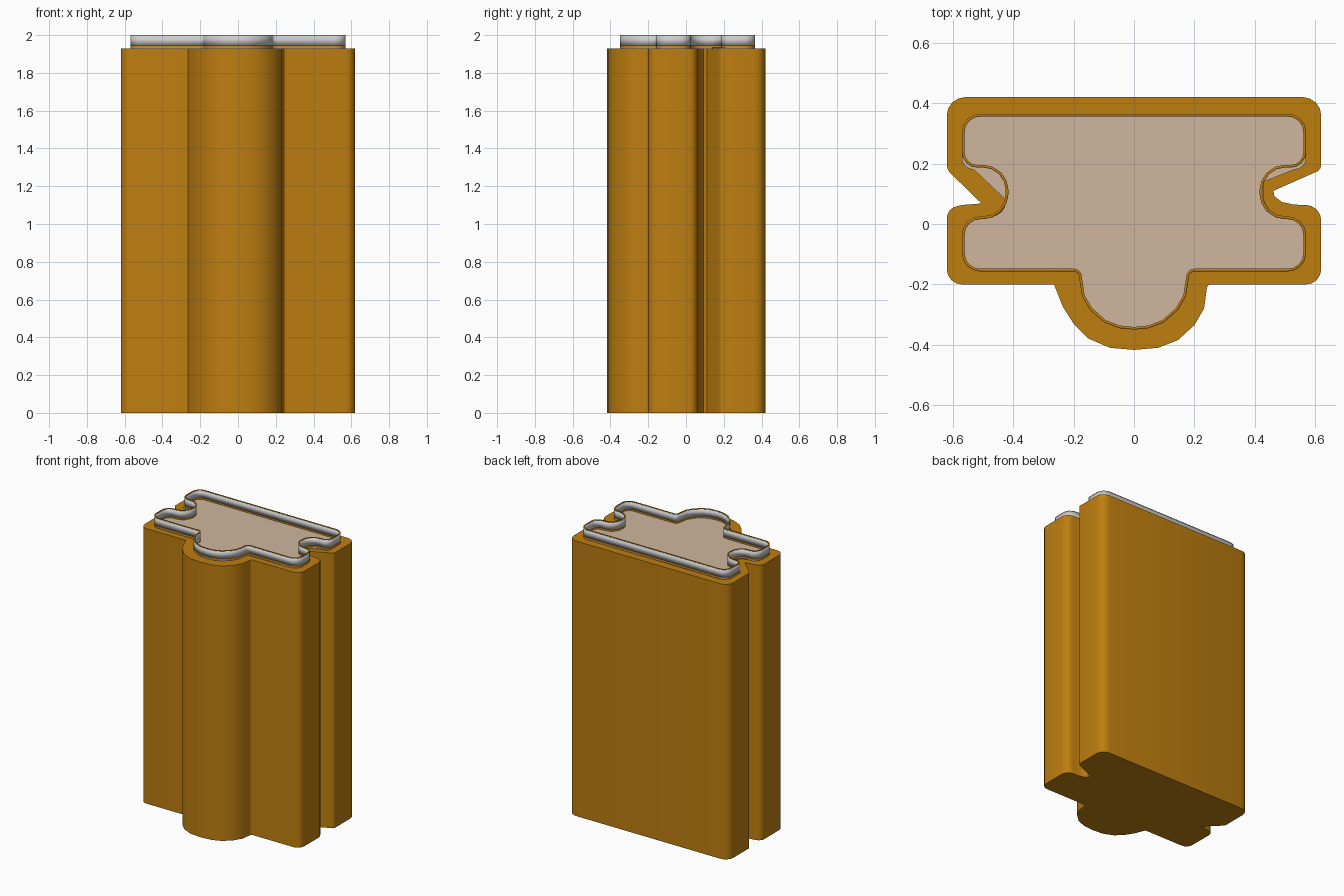
import bpy, bmesh
from mathutils import Vector

if "Cube" in bpy.data.objects:
    bpy.data.objects.remove(bpy.data.objects["Cube"])


def material(name, rgb):
    m = bpy.data.materials.new(name)
    m.diffuse_color = (*rgb, 1)
    m.use_nodes = True
    m.node_tree.nodes["Principled BSDF"].inputs["Base Color"].default_value = m.diffuse_color
    return m


def outline(corners, steps=4):
    """Round each corner (x, y, tangent length) with a circular-style conic."""
    pts, n = [], len(corners)
    for i, (x, y, t) in enumerate(corners):
        c = Vector((x, y))
        if t == 0:
            pts.append(c)
            continue
        a = c + (Vector(corners[i - 1][:2]) - c).normalized() * t
        b = c + (Vector(corners[(i + 1) % n][:2]) - c).normalized() * t
        for k in range(steps + 1):
            u = k / steps
            p, q, r = (1 - u) ** 2, 1.414 * u * (1 - u), u * u
            pts.append((a * p + c * q + b * r) / (p + q + r))
    return pts


def extrude(name, pts, z0, z1, mat=None, wall=0):
    """Solid prism, or an open thin wall when wall > 0."""
    bm = bmesh.new()
    lo = [bm.verts.new((p.x, p.y, z0)) for p in pts]
    hi = [bm.verts.new((p.x, p.y, z1)) for p in pts]
    for i in range(len(pts)):
        j = (i + 1) % len(pts)
        bm.faces.new((lo[i], lo[j], hi[j], hi[i]))
    if not wall:
        bm.faces.new(hi)
        bm.faces.new(lo[::-1])
    me = bpy.data.meshes.new(name)
    bm.to_mesh(me)
    bm.free()
    ob = bpy.data.objects.new(name, me)
    bpy.context.collection.objects.link(ob)
    if mat:
        me.materials.append(mat)
    bpy.ops.object.select_all(action='DESELECT')
    ob.select_set(True)
    bpy.context.view_layer.objects.active = ob
    bpy.ops.object.shade_smooth_by_angle()
    if wall:
        s = ob.modifiers.new("thickness", 'SOLIDIFY')
        s.thickness = wall
        s.offset = -1
    return ob


def mirrored(corners):
    return [(-x, y, t) for x, y, t in reversed(corners)]


orange = material("orange", (0.52, 0.21, 0.005))
tan = material("tan", (0.62, 0.47, 0.34))

# Outer body, with uneven side notches and a rounded front bulge
body = [(0, -.417, 0), (.08, -.41, 0), (.145, -.385, 0), (.2, -.335, 0),
        (.232, -.28, 0), (.243, -.2, .012), (.62, -.2, .05), (.62, .062, .05),
        (.53, .064, 0), (.49, .073, 0), (.465, .092, 0), (.462, .11, 0),
        (.62, .18, .015), (.62, .42, .06), (-.62, .42, .06), (-.62, .18, .015),
        (-.505, .068, .006), (-.57, .063, 0), (-.62, .05, .03), (-.62, -.2, .05),
        (-.265, -.2, 0), (-.235, -.275, 0), (-.2, -.33, 0), (-.15, -.38, 0),
        (-.08, -.41, 0)]
extrude("outer_body", outline(body), 0, 1.93, orange)

# Inner contour, split into front, notch and back for one side
front = [(.05, -.345, 0), (.1, -.325, 0), (.145, -.285, 0), (.172, -.24, 0),
         (.185, -.157, .015), (.57, -.157, .06), (.57, .025, .06)]
notch = [(.425, .025, .075), (.425, .187, .075)]
back = [(.57, .187, .05), (.57, .365, .06)]
half = front + notch + back
rim = outline([(0, -.35, 0)] + half + mirrored(half))

# Floor plate, spilling slightly past the rim in the notches
right = front + [(.425, .025, .075), (.43, .14, 0), (.53, .18, 0), (.57, .187, .03), back[1]]
left = front + [(.425, .025, .05), (.425, .08, 0), (.53, .18, 0), (.57, .187, .03), back[1]]
extrude("floor_plate", outline([(0, -.35, 0)] + right + mirrored(left)), 1.925, 1.935, tan)

# Raised rim: seat, upright wall and thin lip
extrude("rim_seat", rim, 1.93, 1.945, orange, .009)
extrude("rim_wall", rim, 1.945, 1.997, None, .009)
extrude("rim_lip", rim, 1.997, 2.0, orange, .009)
